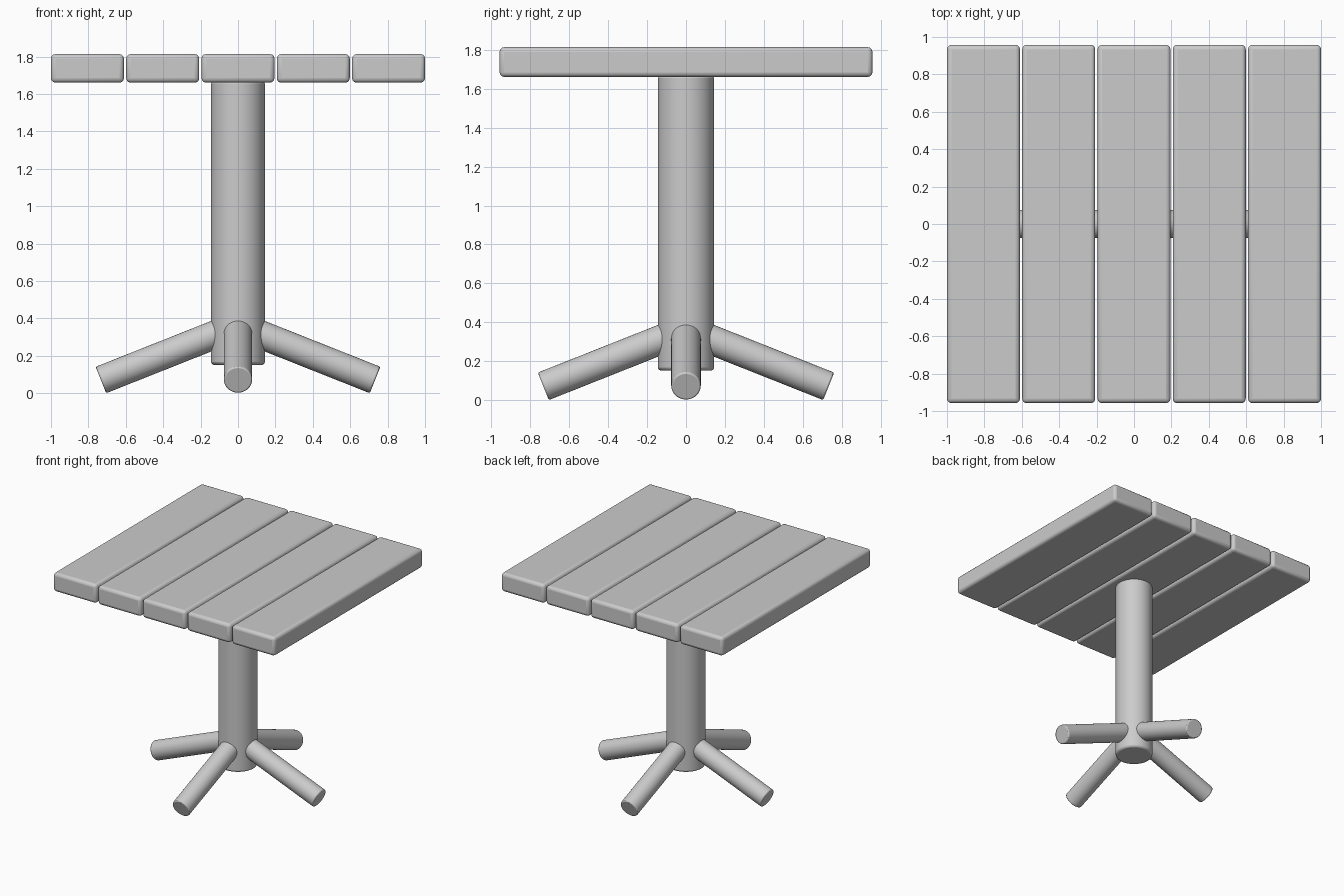
import bpy
import math
from mathutils import Vector

if "Cube" in bpy.data.objects:
    bpy.data.objects.remove(bpy.data.objects["Cube"])


def finish(obj, name, bevel, segments=3):
    """Name the part, round its edges and shade it smooth."""
    obj.name = name
    mod = obj.modifiers.new("rounded_edges", 'BEVEL')
    mod.width = bevel
    mod.segments = segments
    mod.limit_method = 'ANGLE'
    mod.angle_limit = math.radians(40)
    bpy.ops.object.shade_smooth_by_angle(angle=math.radians(40))


def box(name, centre, size, bevel):
    bpy.ops.mesh.primitive_cube_add(size=1, location=centre)
    obj = bpy.context.object
    obj.scale = size
    bpy.ops.object.transform_apply(location=False, rotation=False, scale=True)
    finish(obj, name, bevel)


def rod(name, start, end, radius, sides, bevel):
    a, b = Vector(start), Vector(end)
    axis = b - a
    bpy.ops.mesh.primitive_cylinder_add(
        vertices=sides, radius=radius, depth=axis.length, location=(a + b) / 2,
        rotation=axis.to_track_quat('Z', 'Y').to_euler())
    finish(bpy.context.object, name, bevel, 2)


# Table top: five rounded planks with narrow gaps
for i in range(5):
    box(f"top_plank_{i + 1}", ((i - 2) * 0.4025, 0, 1.737),
        (0.39, 1.916, 0.153), 0.024)

# Central post, stopping short of the ground
rod("post", (0, 0, 0.152), (0, 0, 1.67), 0.144, 48, 0.015)

# Four sloping feet, one on each side of the post
for name, angle in (("right", 0), ("back", 90), ("left", 180), ("front", 270)):
    c, s = math.cos(math.radians(angle)), math.sin(math.radians(angle))
    inner, outer = 0.06, 0.733
    rod(f"{name}_foot", (inner * c, inner * s, 0.338),
        (outer * c, outer * s, 0.071), 0.076, 32, 0.008)
